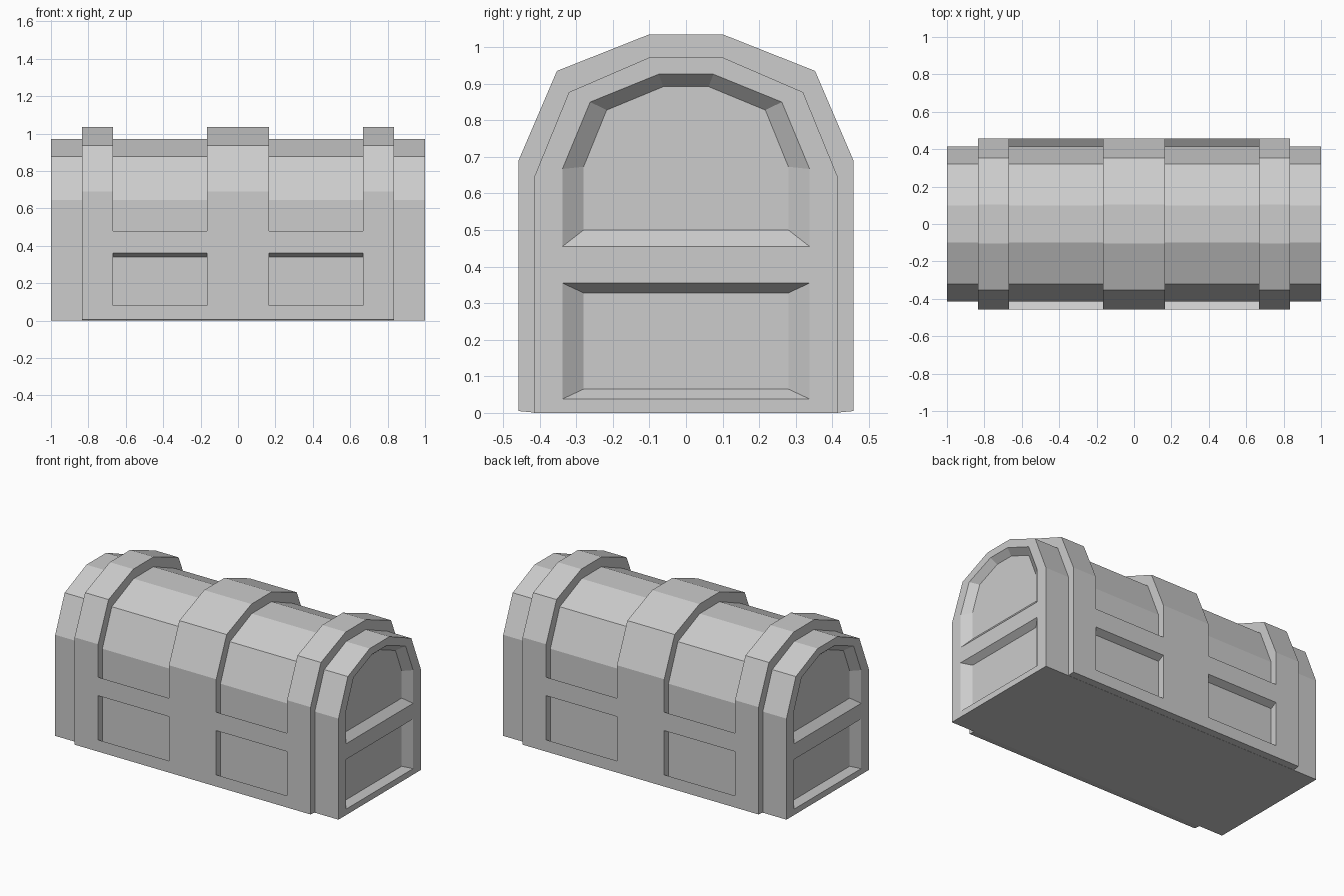
import bpy
import bmesh

cube = bpy.data.objects.get("Cube")
if cube:
    bpy.data.objects.remove(cube, do_unlink=True)

# Single plain grey
grey = bpy.data.materials.new("plain grey")
grey.use_nodes = True
colour = (0.604, 0.604, 0.604, 1)
grey.diffuse_color = colour
grey.node_tree.nodes["Principled BSDF"].inputs["Base Color"].default_value = colour


def loft(name, rings):
    """Skin a list of equal-length point rings into a closed solid."""
    bm = bmesh.new()
    loops = [[bm.verts.new(p) for p in ring] for ring in rings]
    for a, b in zip(loops, loops[1:]):
        for i in range(len(a)):
            j = (i + 1) % len(a)
            bm.faces.new((a[i], a[j], b[j], b[i]))
    bm.faces.new(loops[0])
    bm.faces.new(loops[-1])
    bmesh.ops.recalc_face_normals(bm, faces=bm.faces)
    mesh = bpy.data.meshes.new(name)
    bm.to_mesh(mesh)
    bm.free()
    mesh.materials.append(grey)
    obj = bpy.data.objects.new(name, mesh)
    bpy.context.collection.objects.link(obj)
    return obj


def mirror(half):
    """Complete a half profile of (y, z) points across y = 0."""
    return half + [(-y, z) for y, z in reversed(half)]


def at(x, profile):
    return [(x, y, z) for y, z in profile]


# Chest body with a faceted arched lid
body_profile = mirror([(0.415, 0), (0.415, 0.645), (0.32, 0.877), (0.1, 0.972)])
body = loft("chest_body", [at(-1, body_profile), at(1, body_profile)])

# Bevelled recesses cut into both ends: (outer outline, inner outline)
recesses = {
    "arch": (mirror([(0.338, 0.455), (0.338, 0.667), (0.262, 0.85), (0.075, 0.926)]),
             mirror([(0.28, 0.5), (0.28, 0.673), (0.217, 0.828), (0.062, 0.892)])),
    "lower": (mirror([(0.338, 0.038), (0.338, 0.355)]),
              mirror([(0.28, 0.065), (0.28, 0.328)])),
}
DEPTH = 0.04
for side in (-1, 1):
    for name, (outer, inner) in recesses.items():
        # Continue the bevel past the end face so the cut is clean
        beyond = [(2 * a - c, 2 * b - d) for (a, b), (c, d) in zip(outer, inner)]
        cutter = loft(name + "_cutter", [at(side * (1 - DEPTH), inner),
                                         at(side * (1 + DEPTH), beyond)])
        cutter.hide_render = True
        mod = body.modifiers.new("recess", 'BOOLEAN')
        mod.operation = 'DIFFERENCE'
        mod.solver = 'EXACT'
        mod.object = cutter
        bpy.context.view_layer.objects.active = body
        bpy.ops.object.modifier_apply(modifier=mod.name)
        bpy.data.objects.remove(cutter, do_unlink=True)

# Raised bands wrapping over the body
band_outer = mirror([(0.458, 0.005), (0.458, 0.69), (0.353, 0.935), (0.103, 1.034)])
band_inner = mirror([(0.41, 0.0005), (0.41, 0.64), (0.315, 0.87), (0.1, 0.965)])
bands = {"right_band": (-0.833, -0.667),
         "middle_band": (-0.167, 0.167),
         "left_band": (0.667, 0.833)}
for name, (x0, x1) in bands.items():
    loft(name, [[(x0, *i), (x0, *o), (x1, *o), (x1, *i)]
                for o, i in zip(band_outer, band_inner)])

# Rails between the bands, front and back, with inward-sloping edges
rails = {"bottom_rail": [(0.458, 0.005), (0.458, 0.08), (0.41, 0.048), (0.41, 0.0005)],
         "middle_rail": [(0.458, 0.362), (0.458, 0.48), (0.41, 0.447), (0.41, 0.338)]}
for name, profile in rails.items():
    for face, sy in (("front", -1), ("back", 1)):
        section = [(sy * y, z) for y, z in profile]
        for hand, sx in (("right", -1), ("left", 1)):
            loft(f"{face}_{hand}_{name}", [at(sx * 0.167, section), at(sx * 0.667, section)])
